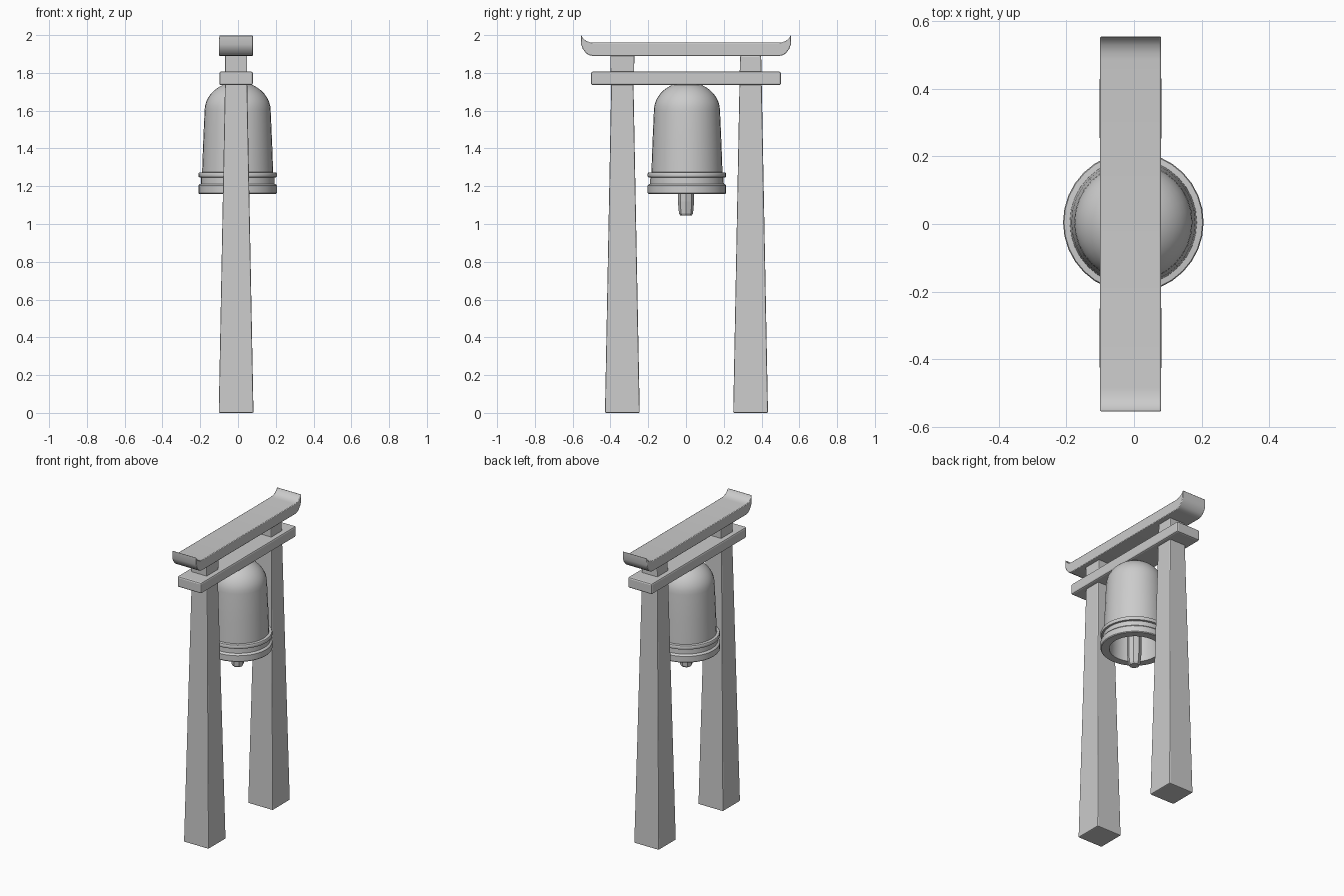
import bpy, bmesh, math

if "Cube" in bpy.data.objects:
    bpy.data.objects.remove(bpy.data.objects["Cube"])

CX = -0.01  # the frame sits slightly off centre in x


def make(name, bm, bevel=0.0, smooth=False):
    bmesh.ops.recalc_face_normals(bm, faces=bm.faces[:])
    me = bpy.data.meshes.new(name)
    bm.to_mesh(me)
    bm.free()
    ob = bpy.data.objects.new(name, me)
    bpy.context.collection.objects.link(ob)
    if bevel:
        m = ob.modifiers.new("bevel", 'BEVEL')
        m.width, m.segments = bevel, 2
        m.limit_method = 'ANGLE'
        m.angle_limit = math.radians(40)
    if smooth:
        bpy.ops.object.select_all(action='DESELECT')
        ob.select_set(True)
        bpy.context.view_layer.objects.active = ob
        bpy.ops.object.shade_smooth_by_angle(angle=math.radians(35))
    return ob


def tapered(name, y, z0, z1, bottom, top, bevel):
    """Box from z0 to z1; bottom and top are (half x, half y)."""
    bm = bmesh.new()
    rings = []
    for z, (hx, hy) in ((z0, bottom), (z1, top)):
        rings.append([bm.verts.new((CX + sx * hx, y + sy * hy, z))
                      for sx, sy in ((-1, -1), (1, -1), (1, 1), (-1, 1))])
    bm.faces.new(rings[0])
    bm.faces.new(rings[1])
    for i in range(4):
        j = (i + 1) % 4
        bm.faces.new((rings[0][i], rings[0][j], rings[1][j], rings[1][i]))
    return make(name, bm, bevel)


def lathe(name, profile, sides, centre, smooth):
    bm = bmesh.new()
    vs = [bm.verts.new((centre[0] + r, centre[1], z)) for r, z in profile]
    es = [bm.edges.new(p) for p in zip(vs, vs[1:])]
    bmesh.ops.spin(bm, geom=vs + es, cent=(*centre, 0), axis=(0, 0, 1),
                   angle=2 * math.pi, steps=sides)
    bmesh.ops.remove_doubles(bm, verts=bm.verts[:], dist=1e-4)
    return make(name, bm, smooth=smooth)


# tapered posts with short necks under the top beam
for side, y in (("front", -0.337), ("back", 0.342)):
    tapered(side + "_post", y, 0, 1.89, (0.092, 0.092), (0.056, 0.056), 0.006)
tapered("front_neck", -0.337, 1.80, 1.895, (0.058, 0.062), (0.058, 0.064), 0.004)

# lower cross beam
tapered("lower_beam", 0, 1.735, 1.807, (0.089, 0.503), (0.089, 0.503), 0.01)

# upper beam with upturned ends, extruded along x
half = [(0.49, 1.89), (0.51, 1.892), (0.53, 1.905), (0.547, 1.928), (0.555, 1.95),
        (0.555, 2.0), (0.547, 1.985), (0.53, 1.97), (0.507, 1.962), (0.485, 1.96)]
outline = half + [(-y, z) for y, z in reversed(half)]
bm = bmesh.new()
face = bm.faces.new([bm.verts.new((CX - 0.09, y, z)) for y, z in outline])
ext = bmesh.ops.extrude_face_region(bm, geom=[face])
bmesh.ops.translate(bm, vec=(0.18, 0, 0),
                    verts=[v for v in ext["geom"] if isinstance(v, bmesh.types.BMVert)])
make("upper_beam", bm, 0.006, True)

# hollow bell with two raised bands
dome = [(0.175 * math.cos(a), 1.60 + 0.152 * math.sin(a))
        for a in (math.pi / 2 * i / 10 for i in range(11))]
inner = [(0.14 * math.cos(a), 1.57 + 0.13 * math.sin(a))
         for a in (math.pi / 2 * i / 8 for i in range(8, -1, -1))]
bands = [(0.155, 1.16), (0.204, 1.16), (0.208, 1.165), (0.208, 1.203), (0.203, 1.21),
         (0.195, 1.213), (0.194, 1.246), (0.206, 1.248), (0.208, 1.252), (0.208, 1.267),
         (0.205, 1.272), (0.188, 1.274), (0.183, 1.42)]
lathe("bell", inner + bands + dome, 32, (-0.002, 0.005), True)

# clapper
lathe("clapper", [(0, 1.045), (0.03, 1.045), (0.037, 1.055), (0.043, 1.12),
                  (0.043, 1.71), (0, 1.71)], 8, (-0.002, 0), False)
